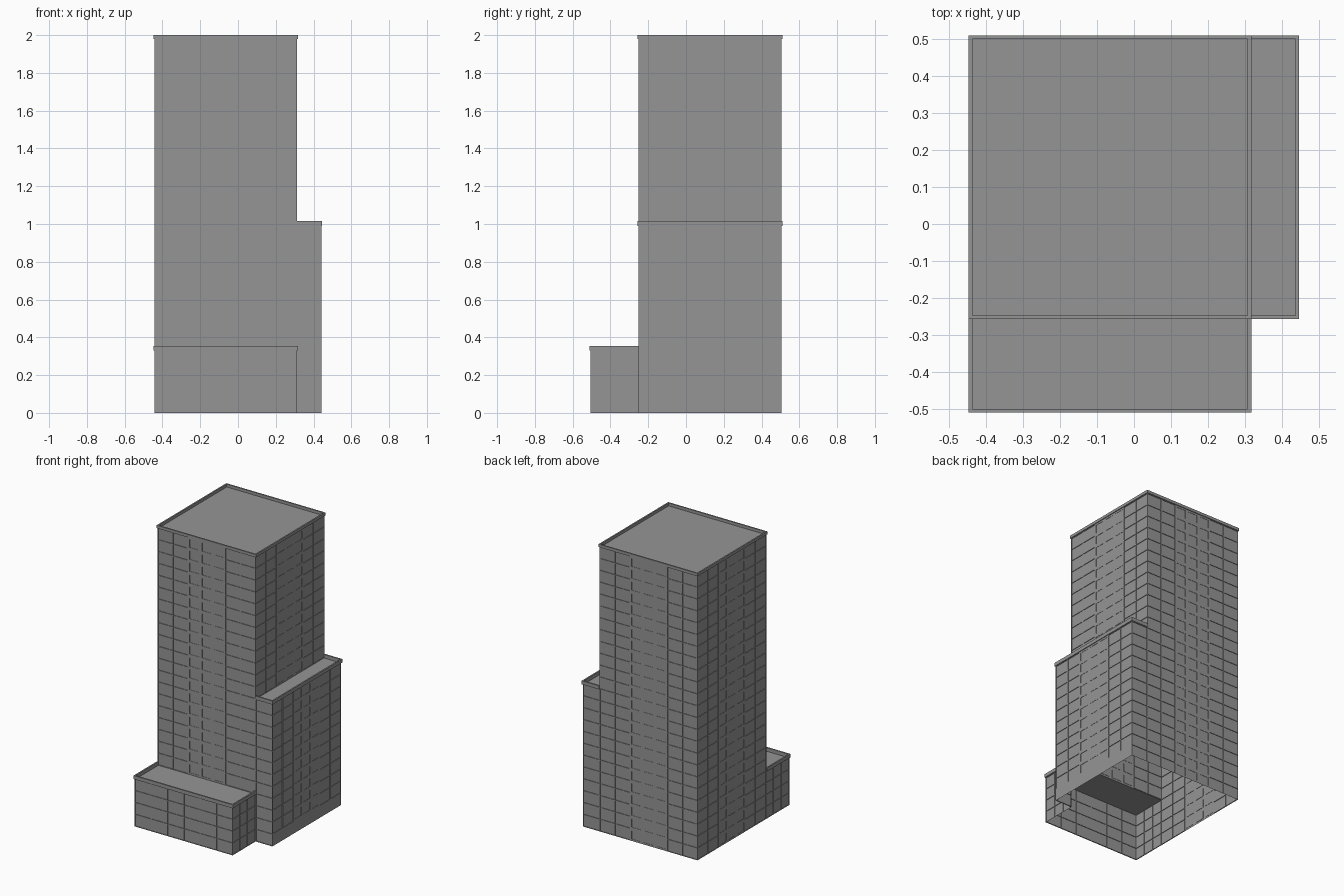
import bpy
import bmesh
from mathutils import Vector

cube = bpy.data.objects.get("Cube")
if cube:
    bpy.data.objects.remove(cube)

GREY = (0.3, 0.3, 0.3, 1)
concrete = bpy.data.materials.new("concrete_grey")
concrete.use_nodes = True
concrete.diffuse_color = GREY
concrete.node_tree.nodes["Principled BSDF"].inputs["Base Color"].default_value = GREY

FLOOR = 0.0825
LEFT, RIGHT, WING = -0.442, 0.312, 0.441
FRONT, MID, BACK = -0.505, -0.252, 0.505
LIP, RIM = 0.005, 0.01
TOWER_BAYS = [0, 0.155, 0.31, 0.437, 0.563, 0.69, 0.845, 1]


def even(n):
    return [i / n for i in range(n + 1)]


def finish(bm, name):
    mesh = bpy.data.meshes.new(name)
    bm.to_mesh(mesh)
    bm.free()
    mesh.materials.append(concrete)
    obj = bpy.data.objects.new(name, mesh)
    bpy.context.collection.objects.link(obj)


def facade(name, start, end, first, last, bays, plain=0):
    """Wall sheet with a grid of shallow recessed windows, one row per floor."""
    bm = bmesh.new()
    a, b = Vector((*start, 0)), Vector((*end, 0))
    out = (b - a).normalized().cross(Vector((0, 0, 1)))
    grid = [[bm.verts.new(a.lerp(b, t) + Vector((0, 0, f * FLOOR))) for t in bays]
            for f in range(first, last + 1)]
    edge_bays, middle_bays = [], []
    for r in range(last - first):
        for c in range(len(bays) - 1):
            face = bm.faces.new((grid[r][c], grid[r][c + 1],
                                 grid[r + 1][c + 1], grid[r + 1][c]))
            if r >= plain:
                middle = bays == TOWER_BAYS and 2 <= c <= 4
                (middle_bays if middle else edge_bays).append(face)
    bm.normal_update()
    # Narrow shallow windows in the middle, larger deeper ones at the sides
    for faces, margin, depth in ((edge_bays, 0.004, 0.004), (middle_bays, 0.018, 0.002)):
        if faces:
            bmesh.ops.inset_individual(bm, faces=faces, thickness=margin)
            panes = bmesh.ops.extrude_discrete_faces(bm, faces=faces)["faces"]
            verts = list({v for p in panes for v in p.verts})
            bmesh.ops.translate(bm, verts=verts, vec=-out * depth)
    finish(bm, name)


def box(bm, x0, x1, y0, y1, z0, z1):
    verts = bmesh.ops.create_cube(bm, size=1)["verts"]
    for v in verts:
        v.co = ((x0, x1)[v.co.x > 0], (y0, y1)[v.co.y > 0], (z0, z1)[v.co.z > 0])


def roof(name, x0, x1, y0, y1, z, height, sides):
    """Flat roof sheet with a slightly overhanging parapet on the given sides."""
    bm = bmesh.new()
    bm.faces.new([bm.verts.new(p) for p in
                  ((x0, y0, z), (x1, y0, z), (x1, y1, z), (x0, y1, z))])
    finish(bm, name + "_roof")

    bm = bmesh.new()
    ox0 = x0 - LIP if "W" in sides else x0
    ox1 = x1 + LIP if "E" in sides else x1
    oy0 = y0 - LIP if "S" in sides else y0
    oy1 = y1 + LIP if "N" in sides else y1
    iy0 = oy0 + RIM if "S" in sides else y0
    iy1 = oy1 - RIM if "N" in sides else y1
    if "S" in sides:
        box(bm, ox0, ox1, oy0, iy0, z, z + height)
    if "N" in sides:
        box(bm, ox0, ox1, iy1, oy1, z, z + height)
    if "W" in sides:
        box(bm, ox0, ox0 + RIM, iy0, iy1, z, z + height)
    if "E" in sides:
        box(bm, ox1 - RIM, ox1, iy0, iy1, z, z + height)
    finish(bm, name + "_parapet")


# Main tower
facade("tower_front_wall", (LEFT, MID), (RIGHT, MID), 4, 24, TOWER_BAYS)
facade("tower_inner_side_wall", (RIGHT, MID), (RIGHT, BACK), 12, 24, TOWER_BAYS)
facade("tower_back_wall", (RIGHT, BACK), (LEFT, BACK), 0, 24, TOWER_BAYS)
facade("tower_outer_side_wall", (LEFT, BACK), (LEFT, MID), 0, 24, TOWER_BAYS)
roof("tower", LEFT, RIGHT, MID, BACK, 24 * FLOOR, 0.02, "NSEW")

# Half-height side wing
facade("wing_front_wall", (RIGHT, MID), (WING, MID), 0, 12, even(1))
facade("wing_side_wall", (WING, MID), (WING, BACK), 0, 12, TOWER_BAYS, plain=1)
facade("wing_back_wall", (WING, BACK), (RIGHT, BACK), 0, 12, even(1))
roof("wing", RIGHT, WING, MID, BACK, 12 * FLOOR, 0.025, "NSE")

# Low front podium
facade("podium_front_wall", (LEFT, FRONT), (RIGHT, FRONT), 0, 4, even(6))
facade("podium_inner_side_wall", (RIGHT, FRONT), (RIGHT, MID), 0, 4, even(3))
facade("podium_outer_side_wall", (LEFT, MID), (LEFT, FRONT), 0, 4, even(3))
roof("podium", LEFT, RIGHT, FRONT, MID, 4 * FLOOR, 0.025, "SEW")
